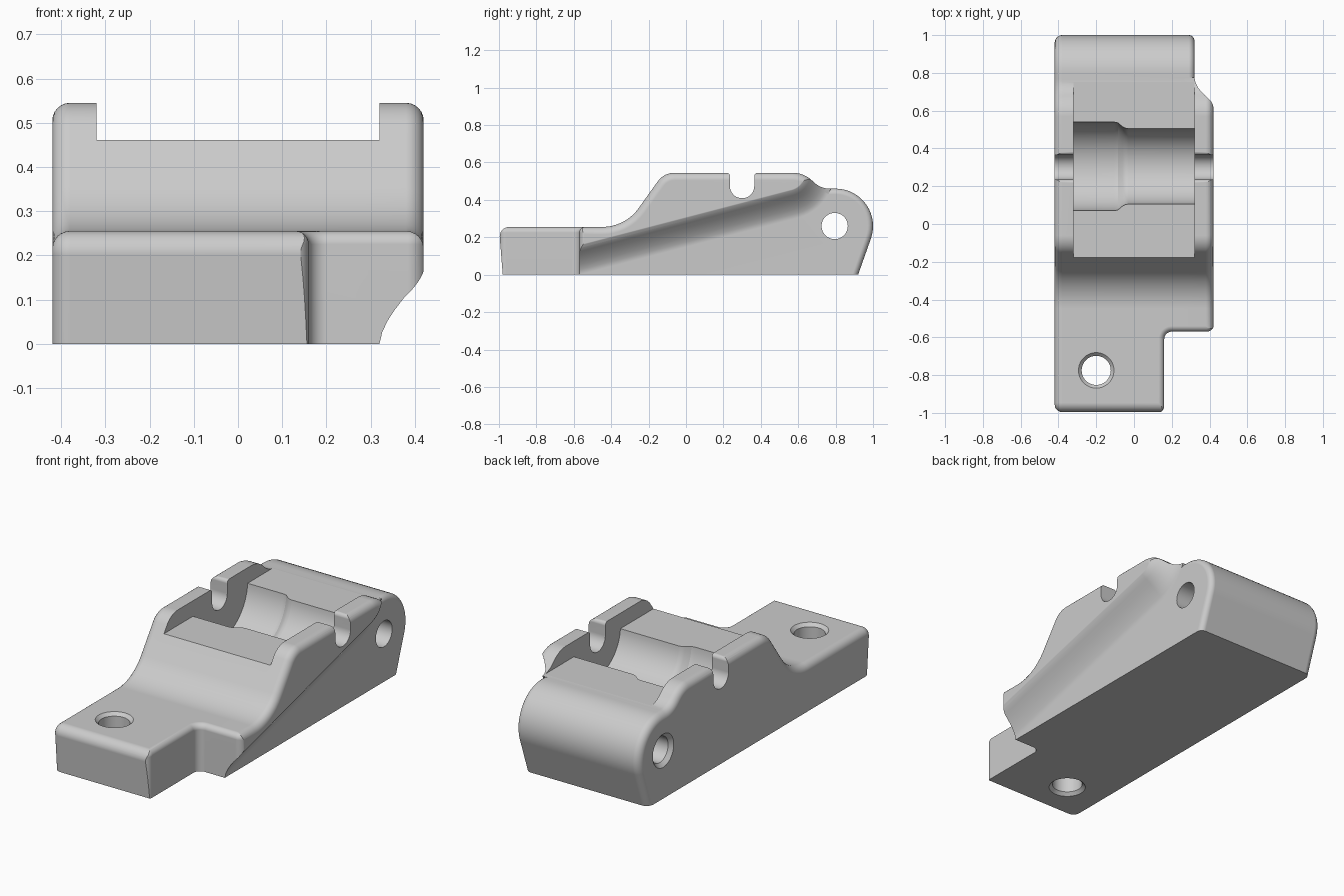
import bpy, bmesh, math
from mathutils import Vector

if "Cube" in bpy.data.objects:
    bpy.data.objects.remove(bpy.data.objects["Cube"])

grey = bpy.data.materials.new("light grey")
grey.diffuse_color = (0.6, 0.6, 0.6, 1)
grey.use_nodes = True
grey.node_tree.nodes["Principled BSDF"].inputs["Base Color"].default_value = grey.diffuse_color


def rounded(corners, step=7):
    """Closed 2D outline from (u, v, radius) corners, each filleted."""
    out, n = [], len(corners)
    for i, (u, v, r) in enumerate(corners):
        p = Vector((u, v))
        if r == 0:
            out.append(p)
            continue
        a = (Vector(corners[i - 1][:2]) - p).normalized()
        b = (Vector(corners[(i + 1) % n][:2]) - p).normalized()
        half = a.angle(b) / 2
        c = p + (a + b).normalized() * (r / math.sin(half))
        s = p + a * (r / math.tan(half)) - c
        e = p + b * (r / math.tan(half)) - c
        a0 = math.atan2(s.y, s.x)
        turn = (math.atan2(e.y, e.x) - a0 + math.pi) % (2 * math.pi) - math.pi
        k = max(3, round(math.degrees(abs(turn)) / step))
        for j in range(k + 1):
            t = a0 + turn * j / k
            out.append(c + Vector((math.cos(t), math.sin(t))) * r)
    return out


def circle(u, v, r, n=56):
    return [Vector((u + r * math.cos(2 * math.pi * i / n),
                    v + r * math.sin(2 * math.pi * i / n))) for i in range(n)]


def grow(pts, d):
    """Offset a counter-clockwise outline outwards by d."""
    out = []
    for i, p in enumerate(pts):
        a = (p - pts[i - 1]).normalized()
        b = (pts[(i + 1) % len(pts)] - p).normalized()
        na, nb = Vector((a.y, -a.x)), Vector((b.y, -b.x))
        out.append(p + (na + nb) * (d / (1 + na.dot(nb))))
    return out


def stack(name, pts, layers, axis="X"):
    """Solid through offset copies of an outline; layers are (position, offset)."""
    bm = bmesh.new()
    rings = []
    for t, d in layers:
        rings.append([bm.verts.new((t, p.x, p.y) if axis == "X" else (p.x, p.y, t))
                      for p in grow(pts, d)])
    for r0, r1 in zip(rings, rings[1:]):
        for i in range(len(r0)):
            j = (i + 1) % len(r0)
            bm.faces.new((r0[i], r0[j], r1[j], r1[i]))
    bm.faces.new(rings[0][::-1])
    bm.faces.new(rings[-1])
    bmesh.ops.recalc_face_normals(bm, faces=bm.faces)
    me = bpy.data.meshes.new(name)
    bm.to_mesh(me)
    bm.free()
    me.materials.append(grey)
    ob = bpy.data.objects.new(name, me)
    bpy.context.collection.objects.link(ob)
    return ob


def box(name, x0, x1, y0, y1, z0, z1):
    return stack(name, [Vector(p) for p in ((x0, y0), (x1, y0), (x1, y1), (x0, y1))],
                 [(z0, 0), (z1, 0)], "Z")


def combine(ob, other, op="DIFFERENCE"):
    m = ob.modifiers.new("combine", "BOOLEAN")
    m.operation, m.solver, m.object = op, "EXACT", other
    bpy.context.view_layer.objects.active = ob
    bpy.ops.object.modifier_apply(modifier=m.name)
    bpy.data.objects.remove(other)


def round_end(t, r, side, n=6):
    """Layers that round over an end of a solid, running outwards."""
    return [(t + side * r * (math.sin(k / n * math.pi / 2) - 1),
             -r * (1 - math.cos(k / n * math.pi / 2))) for k in range(n + 1)]


# side profile: tongue, hump and round rear barrel (runs below z=0, trimmed later)
profile = rounded([(-0.972, -0.1, 0), (0.885, -0.1, 0), (1.083, 0.46, 0.2),
                   (0.72, 0.46, 0.12), (0.63, 0.545, 0.15), (-0.118, 0.545, 0.11),
                   (-0.325, 0.255, 0.24), (-1.0, 0.255, 0.05)])
body = stack("bracket_body", profile,
             round_end(-0.42, 0.04, -1)[::-1] + round_end(0.32, 0.03, 1))

# right flank, undercut by a sloping cove that turns up behind the hump
flank = stack("right_flank", profile, [(0.25, 0)] + round_end(0.42, 0.04, 1))
cove = rounded([(-1.2, -0.5, 0), (1.5, -0.5, 0), (1.5, 1.0, 0), (0.64, 1.0, 0),
                (0.64, 0.47, 0.1), (-1.2, -0.009, 0)])
combine(flank, stack("cove_cutter", cove, [
    (0.1, -0.15), (0.32, -0.15), (0.326, -0.125), (0.338, -0.1), (0.355, -0.075),
    (0.375, -0.05), (0.398, -0.027), (0.41, -0.013), (0.418, 0), (0.422, 0.01),
    (0.6, 0.01)]))
combine(body, flank, "UNION")

# step beside the tongue, with rounded top edges
step = rounded([(0.1, -1.3, 0), (0.7, -1.3, 0), (0.7, -0.5, 0), (0.424, -0.5, 0),
                (0.424, -0.57, 0.04), (0.16, -0.57, 0.04), (0.16, -1.002, 0.04),
                (0.1, -1.002, 0)])
flare = [(z, -d) for z, d in round_end(0.255, 0.03, 1)]
combine(body, stack("step_cutter", step, [(-0.3, 0)] + flare + [(0.33, 0.03)], "Z"))

# flat base
combine(body, box("base_cutter", -1, 1, -2, 2, -0.5, 0))

# recess between the two walls and the stepped round pocket
combine(body, box("recess_cutter", -0.32, 0.32, -0.4, 0.77, 0.461, 0.8))
combine(body, stack("pocket_cutter", circle(0.305, 0.475, 0.2, 72), [
    (-0.32, 0.035), (-0.105, 0.035), (-0.085, 0.031), (-0.06, 0.01), (-0.045, 0.003),
    (-0.03, 0), (0.32, 0)]))

# round-bottomed slots through both walls
slot = rounded([(0.235, 0.409, 0.064), (0.365, 0.409, 0.064), (0.365, 0.5455, 0.02),
                (0.45, 0.5455, 0), (0.45, 0.7, 0), (0.15, 0.7, 0), (0.15, 0.5455, 0),
                (0.235, 0.5455, 0.02)])
combine(body, stack("slot_cutter", slot, [(-0.6, 0), (0.6, 0)]))

# cross hole and screw hole, countersunk
combine(body, stack("cross_hole_cutter", circle(0.795, 0.26, 0.07),
                    [(-0.43, 0.03), (-0.4, 0), (0.6, 0)]))
combine(body, stack("screw_hole_cutter", circle(-0.2, -0.775, 0.077),
                    [(-0.01, 0.027), (0.017, 0), (0.238, 0), (0.265, 0.027)], "Z"))

# smooth shading with crisp edges
bpy.ops.object.select_all(action="DESELECT")
body.select_set(True)
bpy.context.view_layer.objects.active = body
bpy.ops.object.shade_smooth_by_angle(angle=math.radians(28))
wn = body.modifiers.new("weighted normals", "WEIGHTED_NORMAL")
wn.keep_sharp = True
